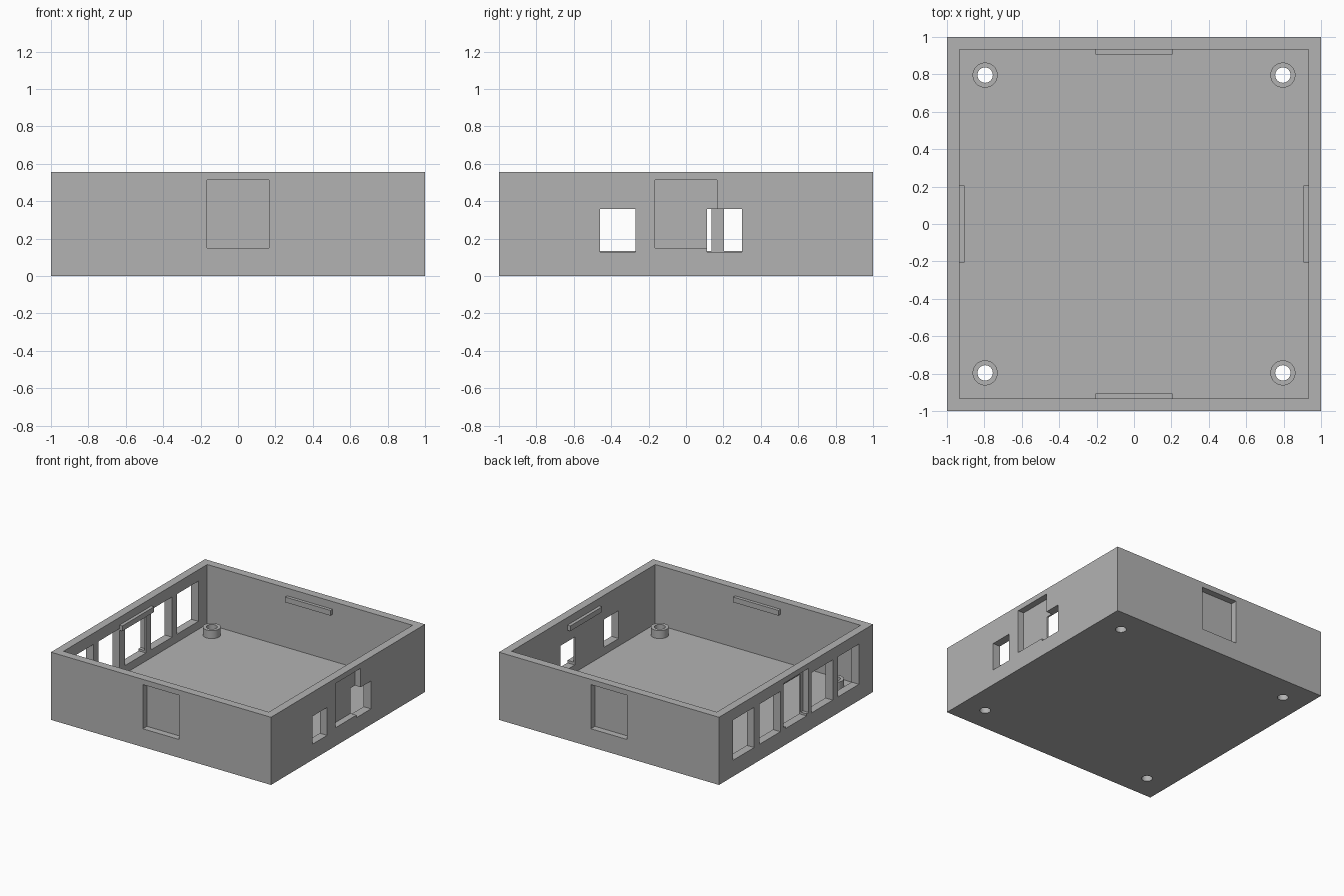
import bpy
import bmesh
from mathutils import Matrix

if "Cube" in bpy.data.objects:
    bpy.data.objects.remove(bpy.data.objects["Cube"], do_unlink=True)

HEIGHT, INNER, FLOOR, SILL = 0.556, 0.933, 0.067, 0.133
POST = 0.796

grey = bpy.data.materials.new("case_grey")
grey.use_nodes = True
colour = (0.45, 0.45, 0.45, 1)
grey.diffuse_color = colour
grey.node_tree.nodes["Principled BSDF"].inputs["Base Color"].default_value = colour


def finish(name, bm):
    mesh = bpy.data.meshes.new(name)
    bm.to_mesh(mesh)
    bm.free()
    mesh.materials.append(grey)
    ob = bpy.data.objects.new(name, mesh)
    bpy.context.collection.objects.link(ob)
    return ob


def box(name, x, y, z):
    """Box from (min, max) ranges on each axis."""
    bm = bmesh.new()
    size = [r[1] - r[0] for r in (x, y, z)]
    mid = [(r[0] + r[1]) / 2 for r in (x, y, z)]
    bmesh.ops.create_cube(bm, size=1, matrix=Matrix.Translation(mid) @ Matrix.Diagonal((*size, 1)))
    return finish(name, bm)


def cylinder(name, x, y, radius, z):
    bm = bmesh.new()
    bmesh.ops.create_cone(bm, cap_ends=True, segments=40, radius1=radius, radius2=radius,
                          depth=z[1] - z[0], matrix=Matrix.Translation((x, y, sum(z) / 2)))
    return finish(name, bm)


def cut(target, cutter):
    """Subtract a cutter, then discard it."""
    mod = target.modifiers.new("cut", "BOOLEAN")
    mod.operation, mod.solver, mod.object = "DIFFERENCE", "EXACT", cutter
    bpy.context.view_layer.objects.active = target
    bpy.ops.object.modifier_apply(modifier=mod.name)
    bpy.data.objects.remove(cutter, do_unlink=True)


def smooth(ob):
    bpy.ops.object.select_all(action="DESELECT")
    ob.select_set(True)
    bpy.context.view_layer.objects.active = ob
    bpy.ops.object.shade_smooth_by_angle()


# Open tray with its cavity
case = box("case", (-1, 1), (-1, 1), (0, HEIGHT))
cut(case, box("cavity", (-INNER, INNER), (-INNER, INNER), (FLOOR, 1)))

# Shallow recess outside each wall
for s in (-1, 1):
    outer = sorted((s * 0.947, s * 1.1))
    across, tall = (-0.165, 0.165), (0.15, 0.513)
    cut(case, box("recess", outer, across, tall))
    cut(case, box("recess", across, outer, tall))

# Row of five windows in the right wall
for i in range(-2, 3):
    y = i * 0.34
    cut(case, box("window", (-1.1, -0.9), (y - 0.137, y + 0.137), (SILL, 0.463)))

# Two smaller windows in the left wall
for y in (-0.365, 0.205):
    cut(case, box("window", (0.9, 1.1), (y - 0.094, y + 0.094), (SILL - 0.004, 0.358)))

# Drilled corner posts
for sx, side in ((-1, "right"), (1, "left")):
    for sy, end in ((-1, "front"), (1, "back")):
        x, y = sx * POST, sy * POST
        post = cylinder(f"{end}_{side}_post", x, y, 0.067, (FLOOR, SILL))
        for part in (post, case):
            cut(part, cylinder("drill", x, y, 0.041, (-0.1, 0.3)))
        smooth(post)
smooth(case)

# Lid catches inside each wall
for s, side, end in ((-1, "right", "front"), (1, "left", "back")):
    depth = sorted((s * 0.907, s * INNER))
    length, tall = (-0.206, 0.206), (0.45, 0.493)
    box(f"{side}_catch", depth, length, tall)
    box(f"{end}_catch", length, depth, tall)
